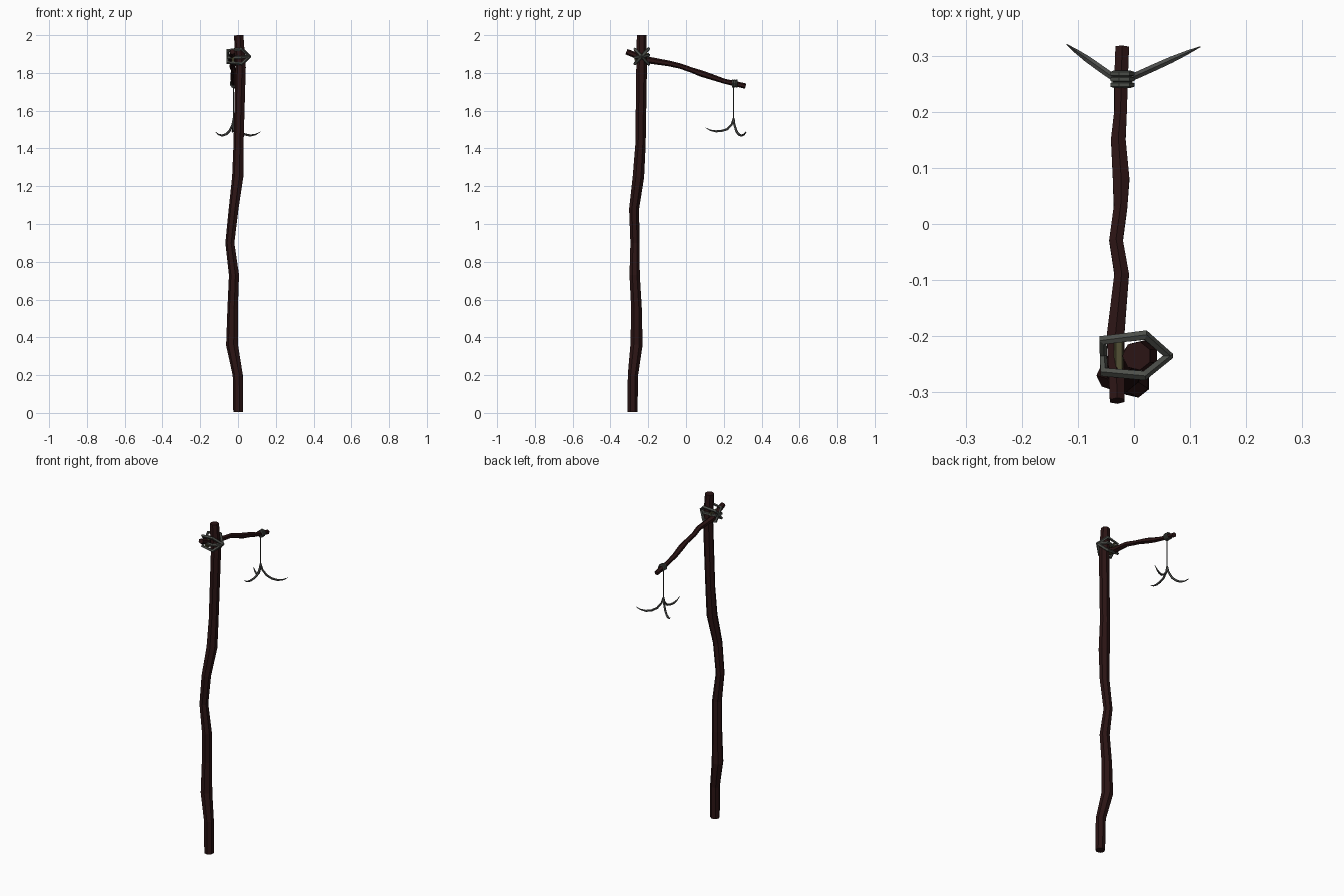
import bpy, bmesh, math
from mathutils import Vector

if "Cube" in bpy.data.objects:
    bpy.data.objects.remove(bpy.data.objects["Cube"])


def material(name, rgb):
    m = bpy.data.materials.new(name)
    m.diffuse_color = (*rgb, 1)
    m.use_nodes = True
    m.node_tree.nodes["Principled BSDF"].inputs["Base Color"].default_value = m.diffuse_color
    return m


WOOD = material("dark red wood", (0.024, 0.007, 0.007))
ROPE = material("grey rope", (0.075, 0.08, 0.07))
OLIVE = material("olive rope", (0.085, 0.08, 0.035))
METAL = material("hook metal", (0.075, 0.077, 0.073))


def tube(name, path, mat, ref, sides=6, closed=False):
    """Faceted tube through (x, y, z, radius) points; ref is any vector not along the path."""
    bm = bmesh.new()
    pts = [Vector(p[:3]) for p in path]
    n = len(pts)
    rings = []
    for i, p in enumerate(pts):
        if closed:
            a, b = pts[i - 1], pts[(i + 1) % n]
        else:
            a, b = pts[max(i - 1, 0)], pts[min(i + 1, n - 1)]
        t = (b - a).normalized()
        u = Vector(ref).cross(t).normalized()
        v = t.cross(u)
        ring = []
        for k in range(sides):
            w = 2 * math.pi * (k + 0.5) / sides
            ring.append(bm.verts.new(p + (u * math.cos(w) + v * math.sin(w)) * path[i][3]))
        rings.append(ring)
    for i in range(n if closed else n - 1):
        r, s = rings[i], rings[(i + 1) % n]
        for k in range(sides):
            j = (k + 1) % sides
            bm.faces.new((r[k], r[j], s[j], s[k]))
    if not closed:
        bm.faces.new(rings[0][::-1])
        bm.faces.new(rings[-1])
    bmesh.ops.recalc_face_normals(bm, faces=bm.faces)
    me = bpy.data.meshes.new(name)
    bm.to_mesh(me)
    bm.free()
    me.materials.append(mat)
    ob = bpy.data.objects.new(name, me)
    bpy.context.collection.objects.link(ob)
    return ob


# crooked upright pole
tube("pole", [
    (0.002, -0.283, 0.005, 0.027), (0.0, -0.281, 0.20, 0.028),
    (-0.03, -0.262, 0.36, 0.033), (-0.027, -0.262, 0.55, 0.029),
    (-0.02, -0.272, 0.73, 0.028), (-0.042, -0.27, 0.90, 0.025),
    (-0.022, -0.275, 1.08, 0.027), (0.0, -0.252, 1.25, 0.031),
    (0.004, -0.241, 1.42, 0.028), (0.015, -0.235, 1.83, 0.029),
    (0.005, -0.235, 2.0, 0.026)], WOOD, (0, 1, 0), 7)

# crooked sloping arm
tube("arm", [
    (-0.03, -0.315, 1.912, 0.015), (-0.033, -0.20, 1.868, 0.018),
    (-0.022, -0.09, 1.85, 0.015), (-0.032, -0.03, 1.836, 0.014),
    (-0.024, 0.03, 1.815, 0.014), (-0.023, 0.08, 1.797, 0.017),
    (-0.028, 0.15, 1.774, 0.015), (-0.024, 0.20, 1.757, 0.013),
    (-0.023, 0.26, 1.743, 0.014), (-0.021, 0.315, 1.73, 0.014)], WOOD, (0, 0, 1))

# crossed lashing loops around pole and arm
OUTLINE = [(-0.056, -0.207), (0.02, -0.198), (0.062, -0.235), (0.018, -0.27), (-0.054, -0.264)]
for i, slope in enumerate((1.1, -1.1, 0.15)):
    tube(f"lashing_loop_{i + 1}",
         [(x, y, 1.887 + slope * (y + 0.235), 0.009) for x, y in OUTLINE],
         ROPE, (0, -slope, 1), 5, True)

# olive binding over the arm beside the pole
tube("olive_binding", [(-0.027, y, z, 0.009) for y, z in
     ((-0.275, 1.90), (-0.20, 1.90), (-0.205, 1.855), (-0.265, 1.86))],
     OLIVE, (1, 0, 0), 5, True)

# rope coils near the arm tip
for i in range(3):
    y = 0.248 + 0.01 * i
    tube(f"arm_coil_{i + 1}",
         [(-0.022 + 0.018 * math.cos(a), y, 1.744 + 0.018 * math.sin(a), 0.0055)
          for a in (math.tau * k / 7 for k in range(7))], ROPE, (0, 1, 0), 5, True)

# hanging line
HX, HY = -0.024, 0.252
tube("hanging_line", [(HX, HY, 1.735, 0.003), (HX, HY, 1.54, 0.003)], ROPE, (1, 0, 0), 5)

# three curved tapering prongs: tip x, tip y, height offset
PROFILE = [(0.0, 1.56, 0.005), (0.06, 1.525, 0.006), (0.22, 1.492, 0.0065),
           (0.42, 1.474, 0.0065), (0.63, 1.468, 0.006), (0.83, 1.474, 0.004), (1.0, 1.488, 0.001)]
for i, (tx, ty, lift) in enumerate(((-0.12, 0.32, 0), (0.118, 0.316, 0), (-0.03, 0.103, 0.022))):
    dx, dy = tx - HX, ty - HY
    tube(f"hook_prong_{i + 1}",
         [(HX + dx * f, HY + dy * f, z + lift * min(1, f * 2), r) for f, z, r in PROFILE],
         METAL, (-dy, dx, 0), 5)
